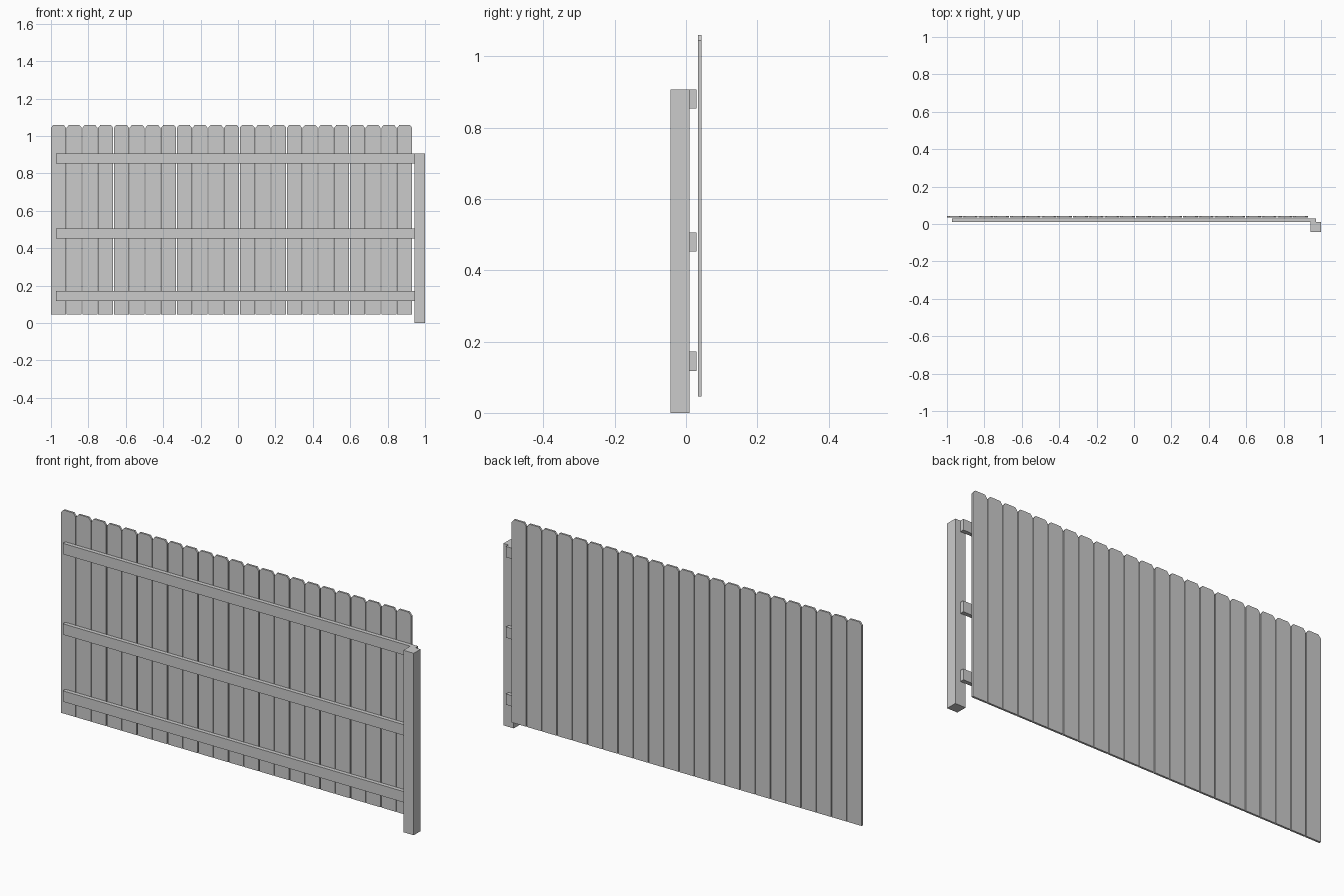
import bpy

if "Cube" in bpy.data.objects:
    bpy.data.objects.remove(bpy.data.objects["Cube"])


def prism(name, profile, y0, y1):
    """Extrude an x-z outline from y0 to y1."""
    n = len(profile)
    verts = [(x, y, z) for y in (y0, y1) for x, z in profile]
    faces = [tuple(range(n)), tuple(reversed(range(n, 2 * n)))]
    faces += [(i, i + n, (i + 1) % n + n, (i + 1) % n) for i in range(n)]
    mesh = bpy.data.meshes.new(name)
    mesh.from_pydata(verts, [], faces)
    mesh.update()
    obj = bpy.data.objects.new(name, mesh)
    bpy.context.collection.objects.link(obj)
    return obj


def box(name, x0, x1, y0, y1, z0, z1):
    return prism(name, [(x0, z0), (x1, z0), (x1, z1), (x0, z1)], y0, y1)


# End post
box("post", 0.943, 1.0, -0.044, 0.010, 0.0, 0.907)

# Three horizontal rails, running behind the post
for name, z in (("bottom_rail", 0.118), ("middle_rail", 0.452), ("top_rail", 0.853)):
    box(name, -0.973, 0.972, 0.010, 0.030, z, z + 0.054)

# Dog-eared pickets
COUNT, LEFT, RIGHT, GAP = 23, -1.0, 0.931, 0.004
BOTTOM, TOP, EAR_X, EAR_Z = 0.046, 1.06, 0.013, 0.016
width = (RIGHT - LEFT - GAP * (COUNT - 1)) / COUNT
for i in range(COUNT):
    a = LEFT + i * (width + GAP)
    b = a + width
    outline = [(a, BOTTOM), (b, BOTTOM), (b, TOP - EAR_Z), (b - EAR_X, TOP),
               (a + EAR_X, TOP), (a, TOP - EAR_Z)]
    prism(f"picket_{i + 1:02d}", outline, 0.034, 0.044)
